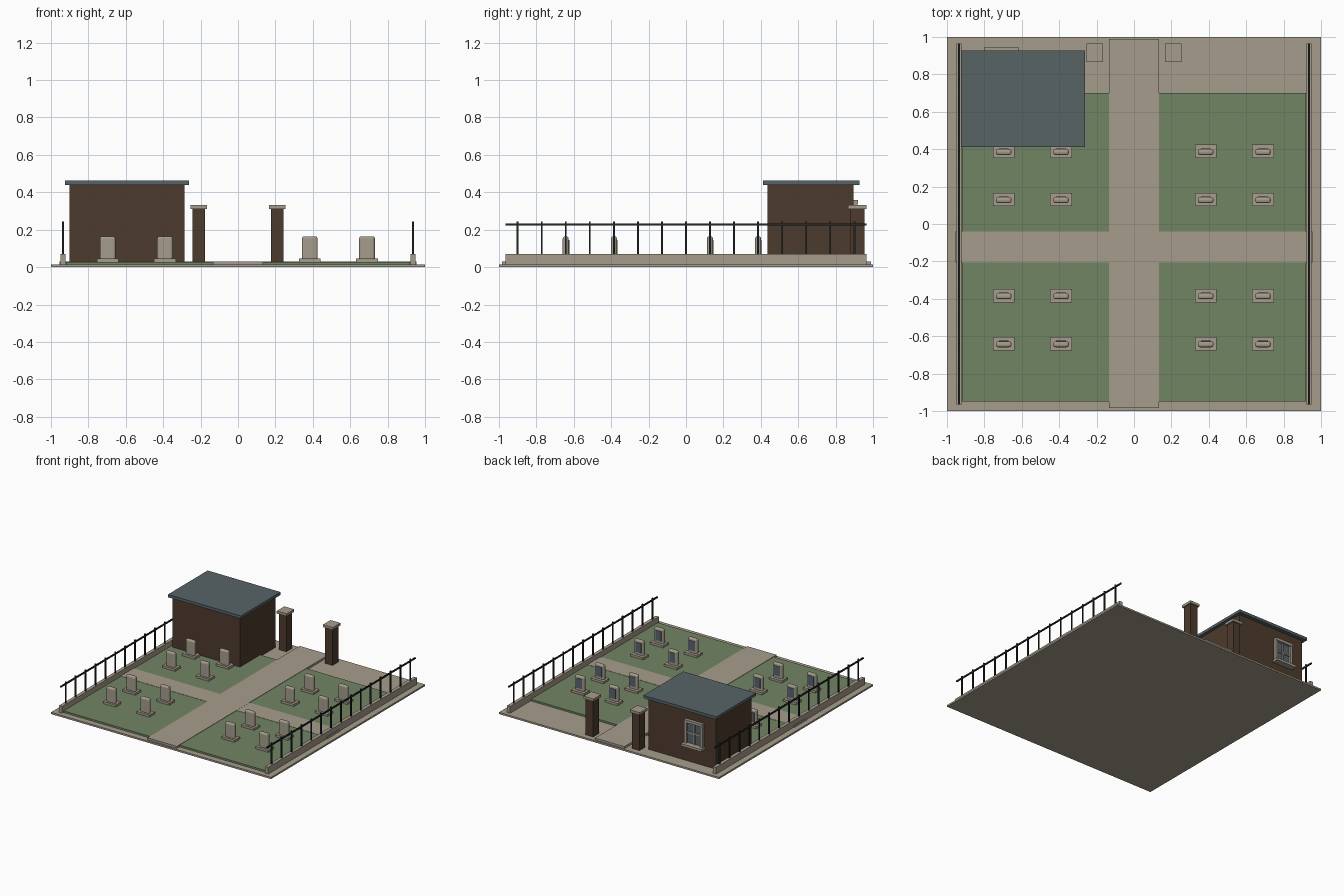
import bpy, bmesh

if "Cube" in bpy.data.objects:
    bpy.data.objects.remove(bpy.data.objects["Cube"])


def material(name, rgb):
    m = bpy.data.materials.new(name)
    m.diffuse_color = (*rgb, 1)
    m.use_nodes = True
    m.node_tree.nodes["Principled BSDF"].inputs["Base Color"].default_value = m.diffuse_color
    return m


STONE = material("pale stone", (0.38, 0.34, 0.265))
GRASS = material("grass green", (0.165, 0.235, 0.125))
BRICK = material("brown brick", (0.075, 0.043, 0.026))
SLATE = material("slate roof", (0.095, 0.125, 0.13))
IRON = material("black iron", (0.016, 0.02, 0.022))
GLASS = material("blue grey glass", (0.095, 0.13, 0.155))


def box(name, x, y, z, mat, bevel=0, segments=3):
    """Box from (min, max) pairs, optionally rounded."""
    bm = bmesh.new()
    bmesh.ops.create_cube(bm, size=1)
    for v in bm.verts:
        v.co = [(a + b) / 2 + c * (b - a) for c, (a, b) in zip(v.co, (x, y, z))]
    if bevel:
        bmesh.ops.bevel(bm, geom=bm.edges[:], offset=bevel, segments=segments,
                        profile=0.5, affect='EDGES', clamp_overlap=True)
    me = bpy.data.meshes.new(name)
    bm.to_mesh(me)
    bm.free()
    me.materials.append(mat)
    ob = bpy.data.objects.new(name, me)
    bpy.context.collection.objects.link(ob)
    return ob


def around(c, half):
    return (c - half, c + half)


# Ground slab, lawns and crossing paths
box("ground_slab", (-1, 1), (-1, 1), (0, 0.014), STONE)
for x in ((-0.92, -0.12), (0.12, 0.92)):
    for y in ((-0.95, -0.2), (-0.05, 0.70)):
        box("lawn", x, y, (0.01, 0.028), GRASS)
box("main_path", (-0.133, 0.133), (-0.985, 0.99), (0.01, 0.031), STONE)
box("cross_path", (-0.955, 0.955), (-0.207, -0.04), (0.01, 0.03), STONE)

# Side kerbs with iron railings
for s in (-1, 1):
    cx = s * 0.936
    box("kerb", around(cx, 0.014), (-0.965, 0.965), (0.01, 0.07), STONE)
    box("rail", around(cx, 0.005), (-0.965, 0.965), (0.222, 0.233), IRON)
    for i in range(15):
        box("railing_post", around(cx, 0.005), around(-0.9 + i * 1.8 / 14, 0.005),
            (0.065, 0.245), IRON)

# Gate pillars
for s in (-1, 1):
    box("gate_pillar", around(s * 0.21, 0.034), around(0.916, 0.038), (0.01, 0.315), BRICK)
    box("pillar_cap", around(s * 0.21, 0.045), around(0.916, 0.049), (0.312, 0.333), STONE)

# Chapel with flat roof
box("chapel_walls", (-0.9, -0.287), (0.435, 0.895), (0.01, 0.445), BRICK)
box("chapel_roof", (-0.925, -0.262), (0.412, 0.927), (0.44, 0.463), SLATE)

# Rear window
wx = -0.708
box("window_glass", around(wx, 0.07), (0.89, 0.899), (0.165, 0.345), GLASS)
for s in (-1, 1):
    box("window_jamb", around(wx + s * 0.073, 0.01), (0.885, 0.917), (0.16, 0.35), STONE)
box("window_lintel", around(wx, 0.083), (0.885, 0.92), (0.338, 0.36), STONE)
box("window_sill", around(wx, 0.094), (0.885, 0.945), (0.148, 0.168), STONE)
box("window_mullion", around(wx, 0.006), (0.89, 0.907), (0.165, 0.345), STONE)
box("window_transom", around(wx, 0.07), (0.89, 0.907), (0.25, 0.262), STONE)

# Headstones with plaques facing the gate
for x in (-0.697, -0.39, 0.383, 0.69):
    for y in (-0.643, -0.386, 0.128, 0.385):
        box("headstone_base", around(x, 0.058), around(y + 0.003, 0.036), (0.02, 0.046), STONE)
        box("headstone", around(x, 0.042), around(y, 0.016), (0.035, 0.165), STONE, 0.013)
        box("headstone_plaque", around(x, 0.026), (y + 0.012, y + 0.019),
            (0.065, 0.145), GLASS)
